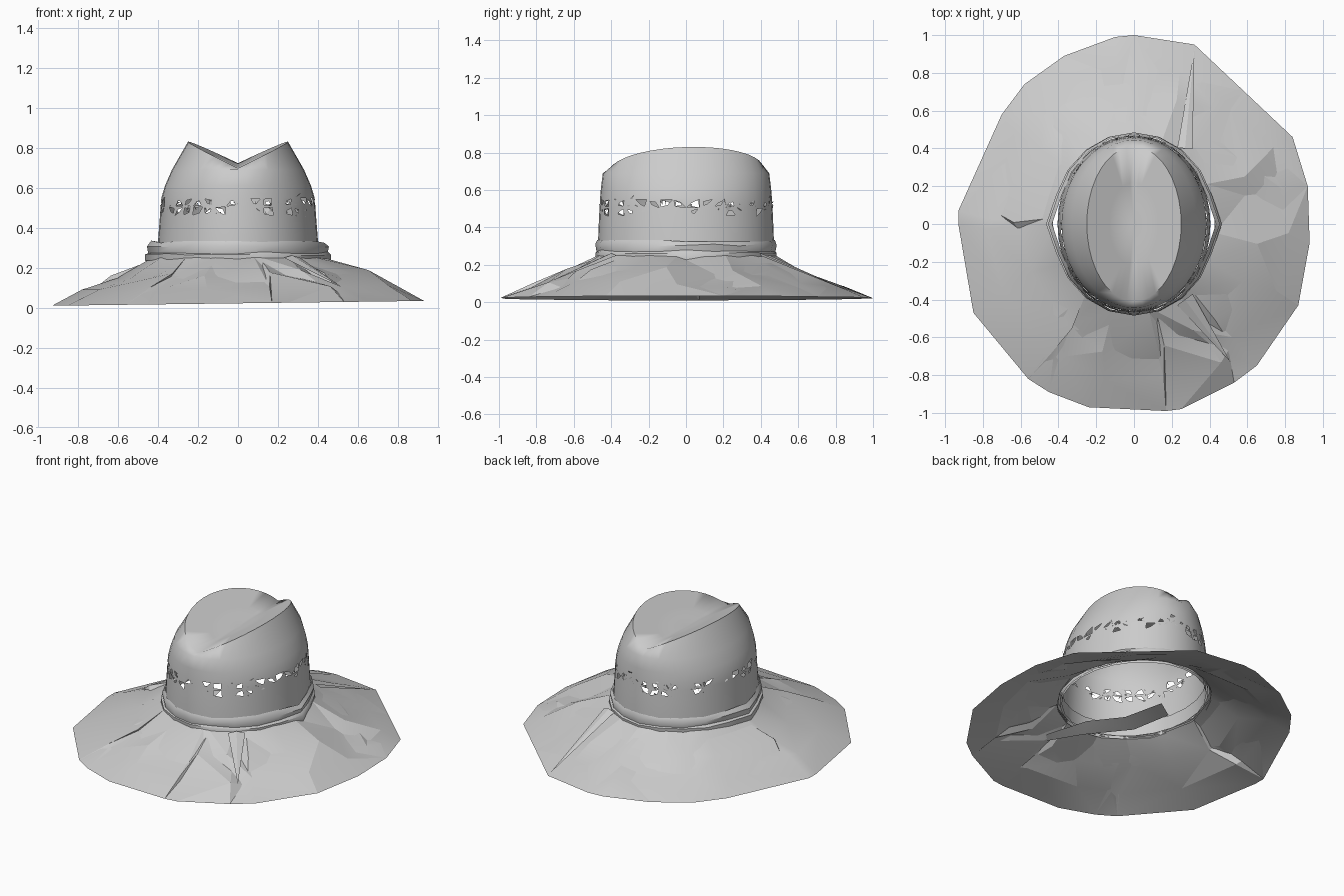
import bpy, bmesh, math, random
from mathutils import Vector

random.seed(11)
cube = bpy.data.objects.get("Cube")
if cube:
    bpy.data.objects.remove(cube, do_unlink=True)

felt = bpy.data.materials.new("grey_felt")
felt.use_nodes = True
felt.diffuse_color = (0.6, 0.6, 0.6, 1)
felt.node_tree.nodes["Principled BSDF"].inputs["Base Color"].default_value = (0.6, 0.6, 0.6, 1)


def finish(bm, name, angle):
    """Turn a bmesh into an object with angle-limited smooth shading."""
    mesh = bpy.data.meshes.new(name)
    bm.to_mesh(mesh)
    bm.free()
    mesh.materials.append(felt)
    obj = bpy.data.objects.new(name, mesh)
    bpy.context.collection.objects.link(obj)
    bpy.ops.object.select_all(action="DESELECT")
    obj.select_set(True)
    bpy.context.view_layer.objects.active = obj
    bpy.ops.object.shade_smooth_by_angle(angle=math.radians(angle))


def bridge(bm, lower, upper):
    """Quads between two closed rings of equal length."""
    n = len(lower)
    return [bm.faces.new((lower[i], lower[(i + 1) % n], upper[(i + 1) % n], upper[i]))
            for i in range(n)]


def oval(bm, rx, ry, height, n):
    """Closed ring; height is a number or a function of x and y."""
    ring = []
    for i in range(n):
        a = math.tau * i / n
        x, y = rx * math.cos(a), ry * math.sin(a)
        ring.append(bm.verts.new((x, y, height(x, y) if callable(height) else height)))
    return ring


# Crown: oval walls, two raised ridges and a front-to-back crease
SEG = 40
bm = bmesh.new()


def crease(x, y):
    return 0.71 + 0.03 * y + 0.48 * abs(x)


levels = [(0.405, 0.47, 0.24), (0.40, 0.47, 0.33), (0.39, 0.465, 0.46),
          (0.387, 0.462, 0.505), (0.383, 0.46, 0.55), (0.365, 0.455, 0.61),
          (0.33, 0.445, 0.69), (0.25, 0.41, crease), (0.13, 0.22, crease)]
rings = [oval(bm, rx, ry, h, SEG) for rx, ry, h in levels]
rows = [bridge(bm, a, b) for a, b in zip(rings, rings[1:])]
centre = bm.verts.new((0, 0, 0.71))
for i in range(SEG):
    bm.faces.new((rings[-1][i], rings[-1][(i + 1) % SEG], centre))

# Two staggered rows of small ragged openings around the crown
picked = [f for f in rows[2] + rows[3] if random.random() < 0.5]
bmesh.ops.inset_individual(bm, faces=picked, thickness=0.008)
for f in picked:
    mid = f.calc_center_median()
    for v in f.verts:
        v.co += (mid - v.co) * random.uniform(0, 0.9)
bmesh.ops.delete(bm, geom=picked, context="FACES")
finish(bm, "crown", 70)

# Loose straw ends around the openings
bm = bmesh.new()
for i in range(110):
    a = random.uniform(0, math.tau)
    normal = Vector((math.cos(a), math.sin(a), 0))
    side = Vector((-math.sin(a), math.cos(a), 0))
    middle = Vector((0.387 * math.cos(a), 0.463 * math.sin(a), random.gauss(0.505, 0.022)))
    corners = [middle + side * random.uniform(-0.022, 0.022)
               + normal * random.uniform(-0.012, 0.005)
               + Vector((0, 0, random.uniform(-0.025, 0.025))) for k in range(3)]
    bm.faces.new([bm.verts.new(c) for c in corners])
finish(bm, "straw_ends", 10)

# Hat band: shallow folds, pinched outward at the two sides
bm = bmesh.new()
folds = [(0.435, 0.48, 0.23), (0.435, 0.485, 0.265), (0.42, 0.478, 0.275),
         (0.425, 0.485, 0.305), (0.405, 0.475, 0.33)]
hoops = [oval(bm, rx, ry, z, 20) for rx, ry, z in folds]
for hoop in hoops:
    for v in hoop:
        v.co.z += random.uniform(-0.006, 0.006)
        if abs(v.co.y) < 0.03:
            v.co.x *= 1.07
for a, b in zip(hoops, hoops[1:]):
    bridge(bm, a, b)
finish(bm, "hat_band", 45)

# Brim: uneven outline sloping up to the band, with crumpled facets
outline = [(0.93, -0.1), (0.92, 0.2), (0.84, 0.46), (0.58, 0.705), (0.32, 0.95),
           (0, 1), (-0.1, 0.99), (-0.37, 0.89), (-0.58, 0.74), (-0.7, 0.58),
           (-0.93, 0.07), (-0.93, 0), (-0.85, -0.47), (-0.56, -0.82),
           (-0.45, -0.89), (-0.24, -0.97), (0.17, -0.99), (0.25, -0.98),
           (0.53, -0.84), (0.65, -0.75), (0.87, -0.43)]


def brim_layer(name, drop, sag):
    bm = bmesh.new()
    brim_rings = []
    for t in (0, 0.35, 0.7, 1):
        ring = []
        for x, y in outline:
            a = math.atan2(y / 0.48, x / 0.43)
            inner = Vector((0.43 * math.cos(a), 0.48 * math.sin(a), 0.25 - drop))
            p = inner.lerp(Vector((x, y, 0.022 + 0.013 * x)), t)
            if 0 < t < 1:
                p += Vector([random.uniform(-0.05, 0.05) for k in "xy"]
                            + [random.uniform(-sag, 0.016)])
            ring.append(bm.verts.new(p))
        brim_rings.append(ring)
    for outer, inner in zip(brim_rings[1:], brim_rings):
        bridge(bm, outer, inner)
    bmesh.ops.triangulate(bm, faces=bm.faces[:], quad_method="SHORT_EDGE")
    finish(bm, name, 14)


brim_layer("brim", 0, 0.034)
brim_layer("brim_lining", 0.012, 0.03)


# Creases lying on the brim
def fold(name, start, end, width):
    bm = bmesh.new()
    a, b = Vector(start), Vector(end)
    side = (b - a).cross(Vector((0, 0, 1))).normalized() * width
    top = bm.verts.new(a + Vector((0, 0, 0.012)))
    left, right, tip = [bm.verts.new(p) for p in (a - side, a + side, b)]
    bm.faces.new((left, tip, top))
    bm.faces.new((top, tip, right))
    finish(bm, name, 20)


fold("front_left_fold", (0.27, -0.40, 0.25), (0.51, -0.73, 0.11), 0.05)
fold("back_left_fold", (0.27, 0.40, 0.25), (0.32, 0.93, 0.035), 0.04)

# Inner sweatband, with a loose strip hanging at the front
bm = bmesh.new()
bridge(bm, oval(bm, 0.40, 0.455, 0.235, 24), oval(bm, 0.392, 0.455, 0.32, 24))
finish(bm, "sweatband", 40)

bm = bmesh.new()
strip = [((-0.28, -0.02, 0.24), (-0.16, 0.06, 0.24)), ((-0.2, -0.24, 0.21), (-0.1, -0.2, 0.24)),
         ((0, -0.46, 0.2), (0.04, -0.38, 0.24)), ((0.16, -0.6, 0.16), (0.2, -0.56, 0.17))]
pairs = [[bm.verts.new(p) for p in pair] for pair in strip]
for (a, b), (c, d) in zip(pairs, pairs[1:]):
    bm.faces.new((a, b, d, c))
finish(bm, "loose_sweatband_strip", 40)
